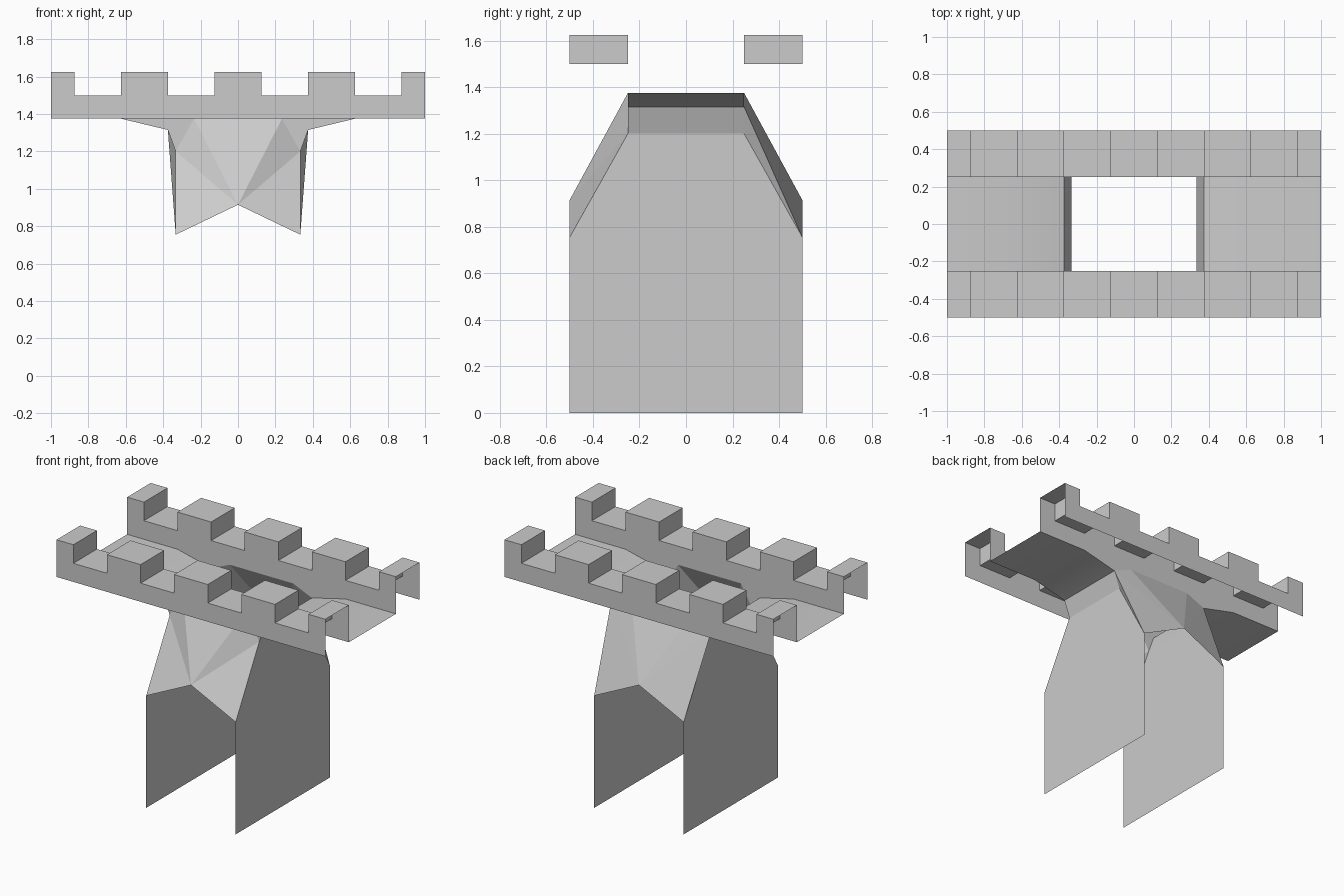
import bpy
import bmesh
import math
from mathutils import Vector

cube = bpy.data.objects.get("Cube")
if cube:
    bpy.data.objects.remove(cube)

# Single stone colour
stone = bpy.data.materials.new("grey_stone")
stone.use_nodes = True
GREY = (0.6, 0.6, 0.6, 1)
stone.diffuse_color = GREY
stone.node_tree.nodes["Principled BSDF"].inputs["Base Color"].default_value = GREY

IN, OUT = 0.25, 0.5                      # parapet inner and outer depth
BASE, NOTCH, TOP = 1.375, 1.5, 1.625     # parapet heights
EDGE = (0.625, BASE)                     # start of the road slope
HAUNCH = (0.375, 1.315)                  # foot of the road slope
LEG_X, LEG_TOP, LEG_SIDE = 0.333, 1.2, 0.755
CROWN_X, APEX_Z = 0.235, 0.915


def build(name, faces, smooth=False):
    """Make an object from (points, facing direction) pairs."""
    bm = bmesh.new()
    for points, facing in faces:
        face = bm.faces.new([bm.verts.new(p) for p in points])
        face.normal_update()
        if face.normal.dot(Vector(facing)) < 0:
            face.normal_flip()
    bmesh.ops.remove_doubles(bm, verts=bm.verts, dist=0.0001)
    mesh = bpy.data.meshes.new(name)
    bm.to_mesh(mesh)
    bm.free()
    mesh.materials.append(stone)
    obj = bpy.data.objects.new(name, mesh)
    bpy.context.collection.objects.link(obj)
    if smooth:
        bpy.ops.object.select_all(action="DESELECT")
        bpy.context.view_layer.objects.active = obj
        obj.select_set(True)
        bpy.ops.object.shade_smooth_by_angle(angle=math.radians(30))
    return obj


def mirrored(points):
    """Mirror an x-z path across the centre line, reversed."""
    return [(-x, z) for x, z in reversed(points)]


# Battlement skyline from -x to +x
breaks = [-1] + [-0.875 + 0.25 * i for i in range(8)] + [1]
skyline = []
for i, (a, b) in enumerate(zip(breaks, breaks[1:])):
    z = NOTCH if i % 2 else TOP
    skyline += [(a, z), (b, z)]

for side, label in ((-1, "front"), (1, "back")):
    y_in, y_out = side * IN, side * OUT
    front = side < 0

    # Parapet: hollow, open at both ends and underneath
    faces = [([(x, y_out, z) for x, z in skyline + [(1, BASE), (-1, BASE)]],
              (0, side, 0))]
    lower = [(1, BASE), EDGE, HAUNCH]
    if front:
        lower.append((LEG_X, LEG_TOP))
    lower.append((CROWN_X, BASE))
    faces.append(([(x, y_in, z) for x, z in skyline + lower + mirrored(lower)],
                  (0, -side, 0)))
    for i, ((x1, z1), (x2, z2)) in enumerate(zip(skyline, skyline[1:])):
        facing = (0, 0, 1) if x1 != x2 else (1 if z2 < z1 else -1, 0, 0)
        faces.append(([(x1, y_in, z1), (x2, y_in, z2),
                       (x2, y_out, z2), (x1, y_out, z1)], facing))
    build(label + "_parapet", faces)

    # Faceted arch face fanning up from the pointed middle
    apex = (0, y_out, APEX_Z)
    faces = [([apex, (-CROWN_X, y_in, BASE), (CROWN_X, y_in, BASE)], (0, side, 0))]
    for s in (-1, 1):
        crown = (s * CROWN_X, y_in, BASE)
        haunch = (s * HAUNCH[0], y_in, HAUNCH[1])
        leg_top = (s * LEG_X, y_in, LEG_TOP)
        foot = (s * LEG_X, y_out, LEG_SIDE)
        corner = leg_top if front else haunch
        faces.append(([apex, crown, corner], (0, side, 0)))
        faces.append(([apex, corner, foot], (0, side, 0)))
        if not front:
            faces.append(([haunch, leg_top, foot], (s, 0, 0)))
    build(label + "_arch_face", faces)

for s, label in ((-1, "right"), (1, "left")):
    # Walkway sloping down toward the opening
    path = [(1, BASE), EDGE, HAUNCH, (LEG_X, LEG_TOP)]
    faces = []
    for (x1, z1), (x2, z2) in zip(path, path[1:]):
        faces.append(([(s * x1, -IN, z1), (s * x2, -IN, z2),
                       (s * x2, IN, z2), (s * x1, IN, z1)], (0, 0, 1)))
    build(label + "_walkway", faces, smooth=True)

    # Thin supporting wall
    half = [(OUT, 0), (OUT, LEG_SIDE), (IN, LEG_TOP)]
    outline = half + mirrored(half)
    build(label + "_leg", [([(s * LEG_X, y, z) for y, z in outline], (s, 0, 0))])
